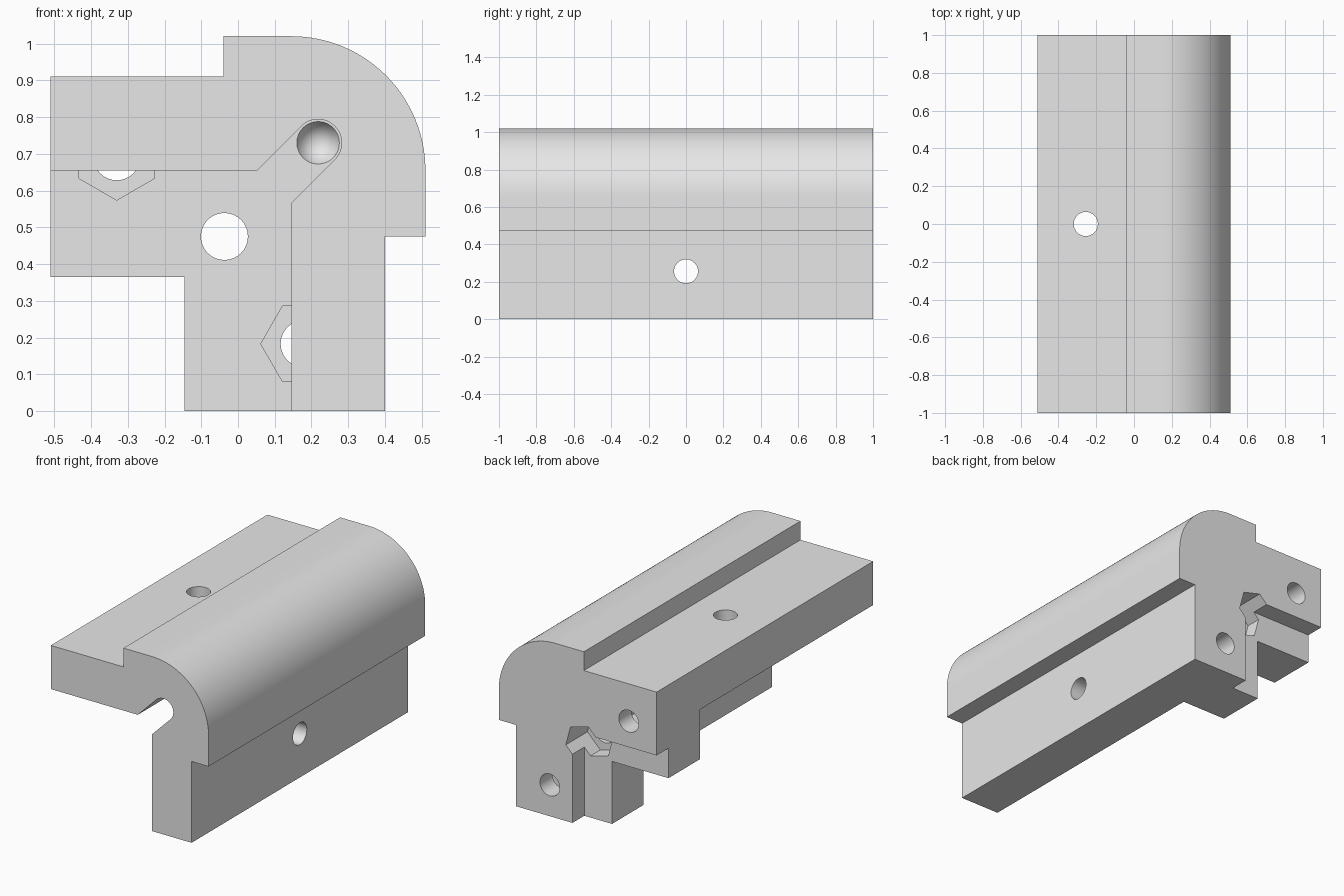
import bpy, bmesh, math
from mathutils import Matrix

cube = bpy.data.objects.get("Cube")
if cube:
    bpy.data.objects.remove(cube, do_unlink=True)

grey = bpy.data.materials.new("plain_grey")
grey.use_nodes = True
colour = (0.8, 0.8, 0.8, 1)
grey.diffuse_color = colour
grey.node_tree.nodes["Principled BSDF"].inputs["Base Color"].default_value = colour


def prism(name, outline, y0, y1):
    """Extrude an (x, z) outline along y."""
    bm = bmesh.new()
    face = bm.faces.new([bm.verts.new((x, y0, z)) for x, z in outline])
    grown = bmesh.ops.extrude_face_region(bm, geom=[face])["geom"]
    moved = [v for v in grown if isinstance(v, bmesh.types.BMVert)]
    bmesh.ops.translate(bm, verts=moved, vec=(0, y1 - y0, 0))
    return finish(name, bm)


def finish(name, bm):
    bmesh.ops.recalc_face_normals(bm, faces=bm.faces)
    mesh = bpy.data.meshes.new(name)
    bm.to_mesh(mesh)
    bm.free()
    mesh.materials.append(grey)
    obj = bpy.data.objects.new(name, mesh)
    bpy.context.collection.objects.link(obj)
    return obj


def arc(cx, cz, r, a0, a1, n):
    """Points from angle a0 to a1 in degrees, both ends included."""
    angles = [math.radians(a0 + (a1 - a0) * i / n) for i in range(n + 1)]
    return [(cx + r * math.cos(a), cz + r * math.sin(a)) for a in angles]


def ring(cx, cz, r, n, turn=0):
    return arc(cx, cz, r, turn, turn + 360, n)[:-1]


def box(x0, x1, z0, z1):
    return [(x0, z0), (x1, z0), (x1, z1), (x0, z1)]


def cut(target, cutter):
    cutter.hide_render = True
    mod = target.modifiers.new("cut", "BOOLEAN")
    mod.operation = "DIFFERENCE"
    mod.solver = "EXACT"
    mod.object = cutter
    bpy.context.view_layer.objects.active = target
    bpy.ops.object.modifier_apply(modifier=mod.name)
    bpy.data.objects.remove(cutter, do_unlink=True)


BOLT, NUT = 0.064, 0.118        # hole radius, hexagon corner radius
PLATE_FRONT, PLATE_BACK = 0.60, 0.89

# Solid corner block with rounded outer edge
outline = [(-0.51, 0.365), (-0.51, 0.91), (-0.04, 0.91), (-0.04, 1.02)]
outline += arc(0.145, 0.655, 0.365, 90, 0, 32)
outline += [(0.51, 0.475), (0.40, 0.475), (0.40, 0), (-0.145, 0), (-0.145, 0.365)]
bracket = prism("corner_bracket", outline, -1, 1)

# Long inner corner in front of the cross plate, shallow step behind it
cut(bracket, prism("front_space", box(-2, 0.145, -1, 0.655), -2, PLATE_FRONT))
cut(bracket, prism("back_step", box(-2, 0.034, -1, 0.54), PLATE_BACK, 2))

# Diagonal slot with a round end, running to the plate
d = BOLT * math.sqrt(0.5)
slot = arc(0.218, 0.73, BOLT, 135, -45, 24)
slot += [(0.02 + d, 0.532 - d), (0.02 - d, 0.532 + d)]
cut(bracket, prism("slot", slot, -2, PLATE_FRONT - 0.002))

# Conical end of the slot
bm = bmesh.new()
bmesh.ops.create_cone(bm, cap_ends=True, segments=32, radius1=BOLT - 0.002,
                      radius2=0, depth=0.12)
bm.transform(Matrix.Translation((0.218, PLATE_FRONT + 0.05, 0.73))
             @ Matrix.Rotation(-math.pi / 2, 4, "X"))
cut(bracket, finish("slot_tip", bm))

# Bolt holes through the back end with nut pockets in the plate
for cx, cz, turn in ((-0.33, 0.692, 30), (0.18, 0.183, 0)):
    cut(bracket, prism("nut_pocket", ring(cx, cz, NUT, 6, turn),
                       PLATE_FRONT - 0.005, PLATE_BACK - 0.005))
    cut(bracket, prism("bolt_hole", ring(cx, cz, BOLT, 32), 0.7, 2))

# Central hole with a nut pocket from the back
cut(bracket, prism("centre_hole", ring(-0.037, 0.475, BOLT, 32), 0.4, 2))
cut(bracket, prism("centre_pocket", ring(-0.037, 0.475, NUT, 6, 45), 0.8, 2))

# Cross holes through the top and side legs
top_hole = prism("top_hole", ring(0, 0, BOLT, 32), -0.3, 0.3)
top_hole.data.transform(Matrix.Translation((-0.255, 0, 0.8))
                        @ Matrix.Rotation(math.pi / 2, 4, "X"))
cut(bracket, top_hole)
side_hole = prism("side_hole", ring(0, 0, BOLT, 32), -0.3, 0.3)
side_hole.data.transform(Matrix.Translation((0.28, 0, 0.256))
                         @ Matrix.Rotation(math.pi / 2, 4, "Z"))
cut(bracket, side_hole)

bpy.ops.object.select_all(action="DESELECT")
bracket.select_set(True)
bpy.context.view_layer.objects.active = bracket
bpy.ops.object.shade_smooth_by_angle(angle=math.radians(30))
